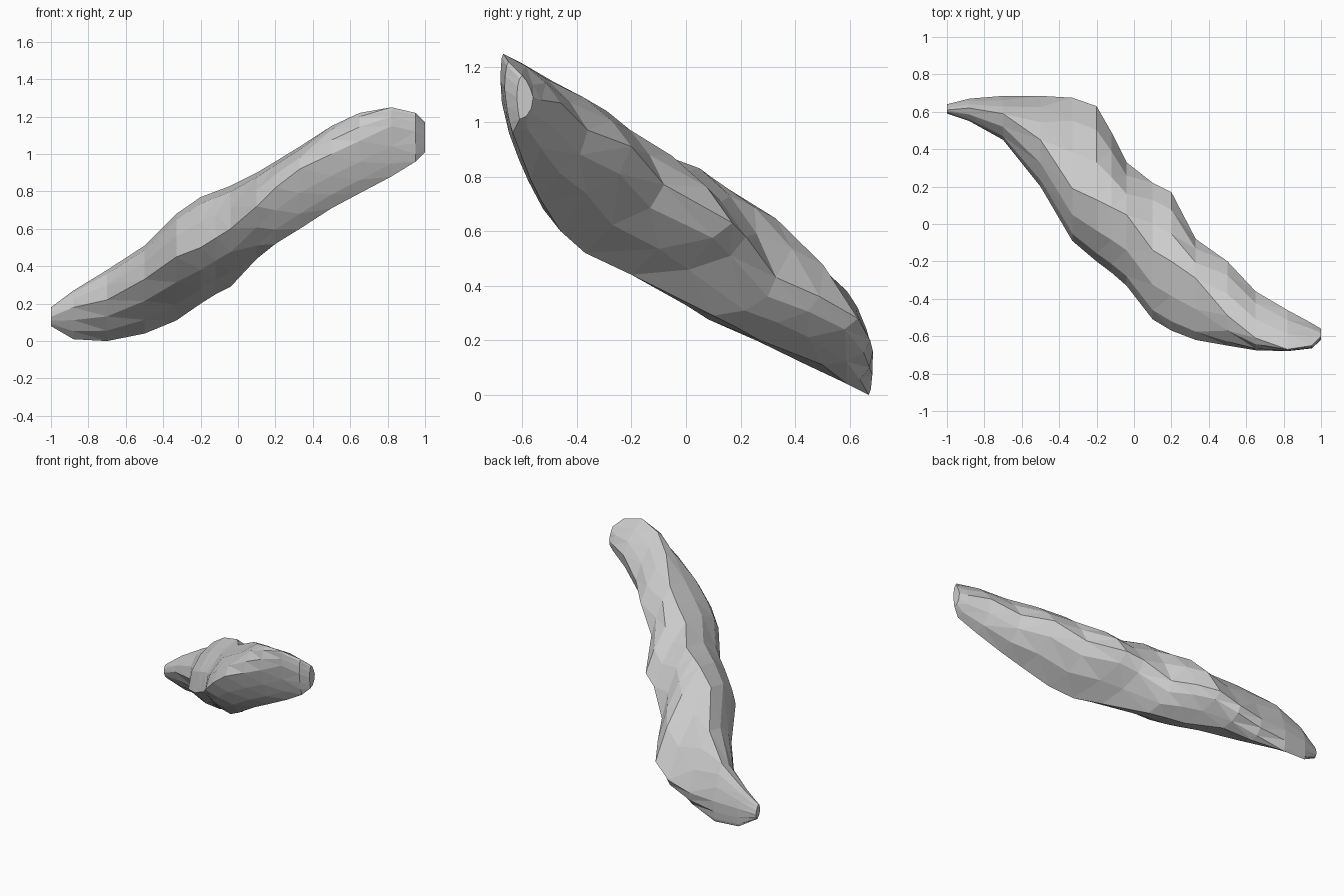
import bpy, bmesh, math

STEPS = 3           # segments per quarter of a section (12 sides in all)
FLAT, ROUND = 0.4, 1.0

# Sections along x, each given by its four extreme points:
# x, front (y, z), back (y, z), bottom (y, z), top (y, z)
SECTIONS = [
    (-1.00, (0.59, 0.13), (0.64, 0.12), (0.62, 0.08), (0.61, 0.18)),
    (-0.88, (0.55, 0.18), (0.67, 0.14), (0.66, 0.01), (0.62, 0.27)),
    (-0.70, (0.45, 0.22), (0.685, 0.15), (0.67, 0.00), (0.59, 0.38)),
    (-0.50, (0.20, 0.33), (0.685, 0.16), (0.59, 0.04), (0.45, 0.51)),
    (-0.33, (-0.09, 0.45), (0.675, 0.20), (0.50, 0.11), (0.19, 0.68)),
    (-0.20, (-0.20, 0.50), (0.63, 0.28), (0.27, 0.20), (0.13, 0.77)),
    (-0.12, (-0.26, 0.55), (0.49, 0.36), (0.18, 0.25), (0.09, 0.80)),
    (-0.04, (-0.33, 0.60), (0.33, 0.43), (0.10, 0.29), (0.05, 0.83)),
    (0.10, (-0.51, 0.72), (0.22, 0.58), (-0.20, 0.44), (-0.14, 0.90)),
    (0.20, (-0.57, 0.82), (0.17, 0.63), (-0.37, 0.52), (-0.20, 0.96)),
    (0.33, (-0.62, 0.92), (-0.08, 0.77), (-0.46, 0.60), (-0.29, 1.04)),
    (0.50, (-0.65, 1.00), (-0.20, 0.91), (-0.53, 0.71), (-0.49, 1.15)),
    (0.65, (-0.675, 1.07), (-0.36, 0.97), (-0.57, 0.79), (-0.61, 1.22)),
    (0.82, (-0.68, 1.15), (-0.46, 1.07), (-0.605, 0.88), (-0.67, 1.25)),
    (0.95, (-0.665, 1.12), (-0.53, 1.08), (-0.635, 0.96), (-0.65, 1.22)),
    (1.00, (-0.62, 1.09), (-0.56, 1.09), (-0.61, 1.01), (-0.60, 1.17)),
]


def quarter(side, pole, bulge):
    """Points of a quarter ellipse from side to pole, flattened by bulge."""
    points = []
    for i in range(STEPS + 1):
        t = math.pi / 2 * i / STEPS
        f = i / STEPS
        c = bulge * math.cos(t) + (1 - bulge) * (1 - f)
        s = bulge * math.sin(t) + (1 - bulge) * f
        points.append((pole[0] + (side[0] - pole[0]) * c,
                       side[1] + (pole[1] - side[1]) * s))
    return points


def add_ring(bm, x, front, back, bottom, top):
    outline = quarter(back, top, FLAT)[:-1]
    outline += quarter(front, top, ROUND)[:0:-1]
    outline += quarter(front, bottom, FLAT)[:-1]
    outline += quarter(back, bottom, ROUND)[:0:-1]
    return [bm.verts.new((x, y, z)) for y, z in outline]


# Twisted body: skin lofted through the sections
bm = bmesh.new()
rings = [add_ring(bm, *s) for s in SECTIONS]
for a, b in zip(rings, rings[1:]):
    for i in range(len(a)):
        j = (i + 1) % len(a)
        bm.faces.new((a[i], a[j], b[j], b[i]))

# Blunt ends
bm.faces.new(rings[0])
bm.faces.new(rings[-1])

# Low-poly triangle facets
bmesh.ops.recalc_face_normals(bm, faces=bm.faces)
bmesh.ops.triangulate(bm, faces=bm.faces, quad_method='SHORT_EDGE')
mesh = bpy.data.meshes.new("twisted_body")
bm.to_mesh(mesh)
bm.free()
body = bpy.data.objects.new("twisted_body", mesh)
bpy.context.collection.objects.link(body)
